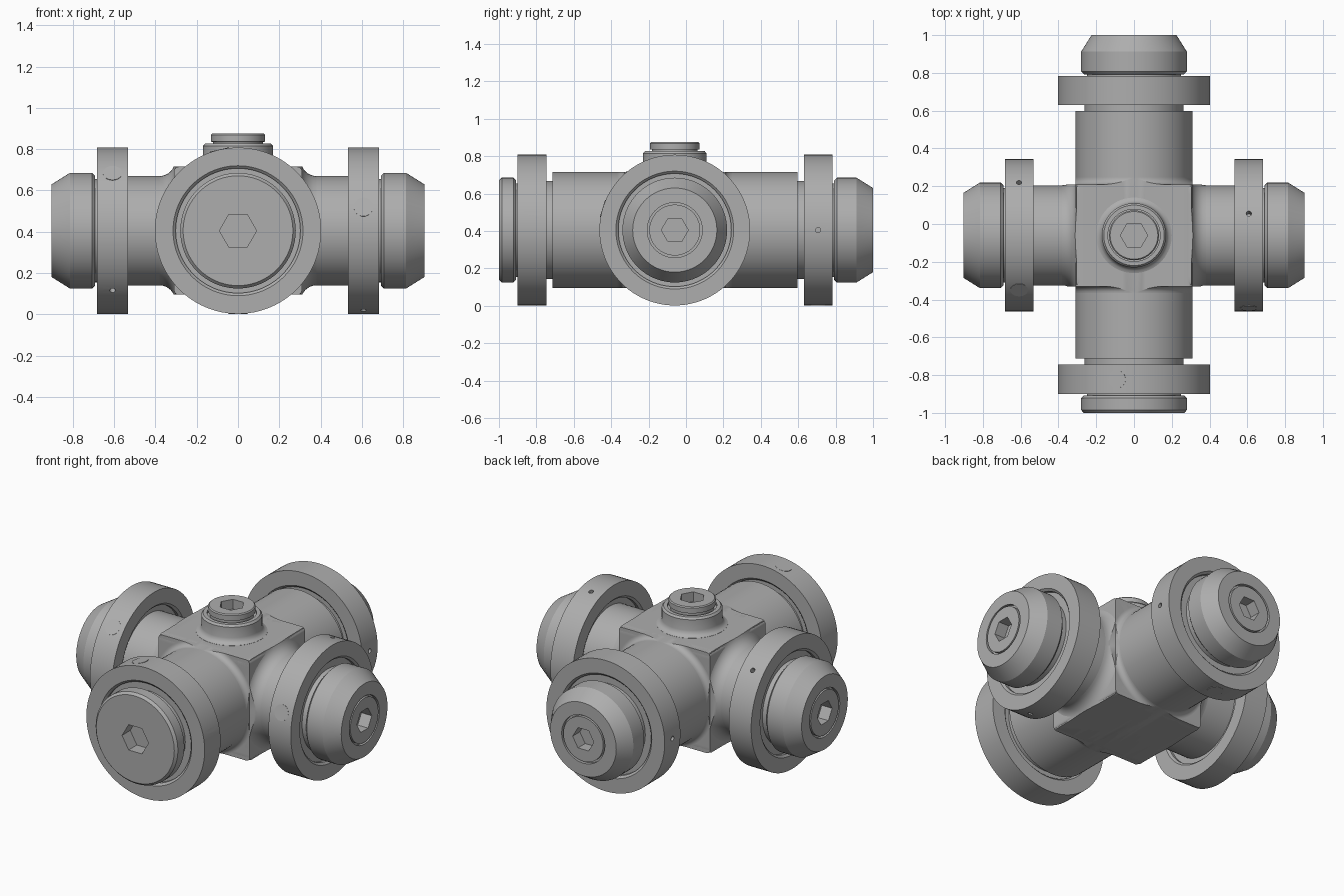
import bpy, bmesh, math
from mathutils import Vector, Matrix

if "Cube" in bpy.data.objects:
    bpy.data.objects.remove(bpy.data.objects["Cube"], do_unlink=True)

steel = bpy.data.materials.new("plain_grey_metal")
steel.use_nodes = True
GREY = (0.42, 0.42, 0.42, 1)
steel.diffuse_color = GREY
steel.node_tree.nodes["Principled BSDF"].inputs["Base Color"].default_value = GREY

HUB = Vector((0, -0.06, 0.405))       # where the three axes meet
AXIS = Vector((0, 0, 0.405))          # reference for the long pipe
RING_R, PIPE_R, ARM_R, CAP_R = 0.403, 0.31, 0.265, 0.28
X, Y, Z = Vector((1, 0, 0)), Vector((0, 1, 0)), Vector((0, 0, 1))


def finish(name, bm):
    bmesh.ops.recalc_face_normals(bm, faces=bm.faces)
    mesh = bpy.data.meshes.new(name)
    bm.to_mesh(mesh)
    bm.free()
    mesh.materials.append(steel)
    ob = bpy.data.objects.new(name, mesh)
    bpy.context.collection.objects.link(ob)
    return ob


def lathe(name, origin, direction, profile, steps=72):
    """Turn (distance, radius) pairs around an axis; ends close on the axis."""
    pts = [(profile[0][0], 0)] + profile + [(profile[-1][0], 0)]
    bm = bmesh.new()
    verts = [bm.verts.new((r, 0, d)) for d, r in pts]
    edges = [bm.edges.new(pair) for pair in zip(verts, verts[1:])]
    bmesh.ops.spin(bm, geom=verts + edges, cent=(0, 0, 0), axis=(0, 0, 1),
                   angle=math.tau, steps=steps)
    bmesh.ops.remove_doubles(bm, verts=bm.verts, dist=1e-5)
    turn = Vector(direction).to_track_quat('Z', 'Y').to_matrix().to_4x4()
    bm.transform(Matrix.Translation(origin) @ turn)
    return finish(name, bm)


def rounded_box(name, centre, half, width):
    bm = bmesh.new()
    bmesh.ops.create_cube(bm, size=2)
    bm.transform(Matrix.Translation(centre) @ Matrix.Diagonal((*half, 1)))
    bmesh.ops.bevel(bm, geom=bm.edges[:], offset=width, segments=4,
                    profile=0.5, affect='EDGES')
    return finish(name, bm)


def combine(ob, cutter, operation='DIFFERENCE'):
    mod = ob.modifiers.new("cut", 'BOOLEAN')
    mod.operation, mod.object, mod.solver = operation, cutter, 'EXACT'
    bpy.context.view_layer.objects.active = ob
    bpy.ops.object.modifier_apply(modifier=mod.name)
    bpy.data.objects.remove(cutter, do_unlink=True)


def hex_socket(ob, face_centre, direction, radius, depth):
    cutter = lathe("hex_cutter", face_centre, direction,
                   [(-depth, radius), (0.05, radius)], steps=6)
    combine(ob, cutter)


def web(name, axis, half, reach, radius, fillet):
    """Square block whose corners sweep down in a concave fillet to a pipe."""
    arc = []
    for i in range(9):
        a = i / 8 * math.pi / 2
        arc.append((reach + fillet * (1 - math.sin(a)),
                    radius + fillet * (1 - math.cos(a))))
    side = [(reach, 0.47)] + arc[::-1]
    profile = [(-d, r) for d, r in reversed(side)] + side
    block = rounded_box(name, HUB, half, 0.022)
    combine(block, lathe("web_cutter", HUB, axis, profile), 'INTERSECT')


def collar(name, origin, axis, start, end, pin_dir):
    """Disc with recessed faces, one flush pin and two small rim holes."""
    lip, rec = 0.012, 0.03
    ring = lathe(name, origin, axis, [
        (start + rec, 0.302), (start + lip, 0.302), (start, 0.315),
        (start, RING_R), (end, RING_R),
        (end, 0.315), (end - lip, 0.302), (end - rec, 0.302)], steps=96)
    middle = origin + axis * (start + end) / 2
    pin_dir = pin_dir.normalized()
    across = axis.cross(pin_dir)
    for d in (across, -across):
        combine(ring, lathe("hole_cutter", middle, d, [(0.35, 0.014), (0.45, 0.014)], 16))
    lathe(name + "_pin", middle, pin_dir, [(0.35, 0.047), (RING_R + 0.0005, 0.047)], 32)


def domed_cap(name, origin, axis, start, end):
    """Chamfered end cap with a grooved plug and hexagonal socket."""
    cap = lathe(name, origin, axis, [
        (start - 0.06, 0.25), (start, 0.25), (start, CAP_R - 0.015),
        (start + 0.015, CAP_R), (end - 0.088, CAP_R), (end, 0.225),
        (end, 0.147), (end - 0.02, 0.147), (end - 0.02, 0.136), (end, 0.136)])
    hex_socket(cap, origin + axis * end, axis, 0.072, 0.07)


# Central block blended into both pipes
web("hub_long_blend", Y, (0.31, 0.34, 0.31), 0.27, PIPE_R, 0.035)
web("hub_cross_blend", X, (0.39, 0.27, 0.31), 0.305, ARM_R, 0.075)

# Long pipe with a narrow neck at each end
lathe("long_pipe", AXIS, Y, [
    (-0.78, 0.262), (-0.713, 0.262), (-0.713, PIPE_R),
    (0.597, PIPE_R), (0.597, 0.262), (0.67, 0.262)])

# Cross pipe
lathe("cross_pipe", HUB, X, [(-0.57, ARM_R), (0.57, ARM_R)])

# Cross pipe collars and caps
for label, axis, pin in (("left", X, Vector((0, -0.386, 0.115))),
                         ("right", -X, Vector((0, -0.29, 0.28)))):
    collar(label + "_collar", HUB, axis, 0.532, 0.684, pin)
    domed_cap(label + "_cap", HUB, axis, 0.692, 0.903)

# Long pipe collars and back cap
collar("front_collar", AXIS, -Y, 0.745, 0.9, Vector((-0.09, 0, 0.39)))
collar("back_collar", AXIS, Y, 0.63, 0.783, -Z)
domed_cap("back_cap", AXIS, Y, 0.792, 1.0)

# Flat front cap
front_cap = lathe("front_cap", AXIS, -Y, [
    (0.85, 0.25), (0.908, 0.25), (0.908, 0.265), (0.922, CAP_R),
    (0.985, CAP_R), (1.0, 0.266)])
hex_socket(front_cap, AXIS - Y, -Y, 0.09, 0.08)

# Top boss with flared foot, and its plug
lathe("top_boss", HUB, Z, [
    (0.25, 0.2), (0.311, 0.2), (0.316, 0.186), (0.328, 0.175), (0.345, 0.17),
    (0.41, 0.17), (0.422, 0.16), (0.422, 0.138), (0.405, 0.138)])
plug = lathe("top_plug", HUB, Z, [
    (0.35, 0.122), (0.43, 0.122), (0.432, 0.132), (0.464, 0.132), (0.47, 0.126)])
hex_socket(plug, HUB + Z * 0.47, Z, 0.072, 0.06)

# Smooth round surfaces while keeping machined edges crisp
bpy.ops.object.select_all(action='DESELECT')
for ob in bpy.context.collection.objects:
    if ob.type == 'MESH' and steel.name in ob.data.materials:
        ob.select_set(True)
        bpy.context.view_layer.objects.active = ob
bpy.ops.object.shade_smooth_by_angle(angle=math.radians(30))
